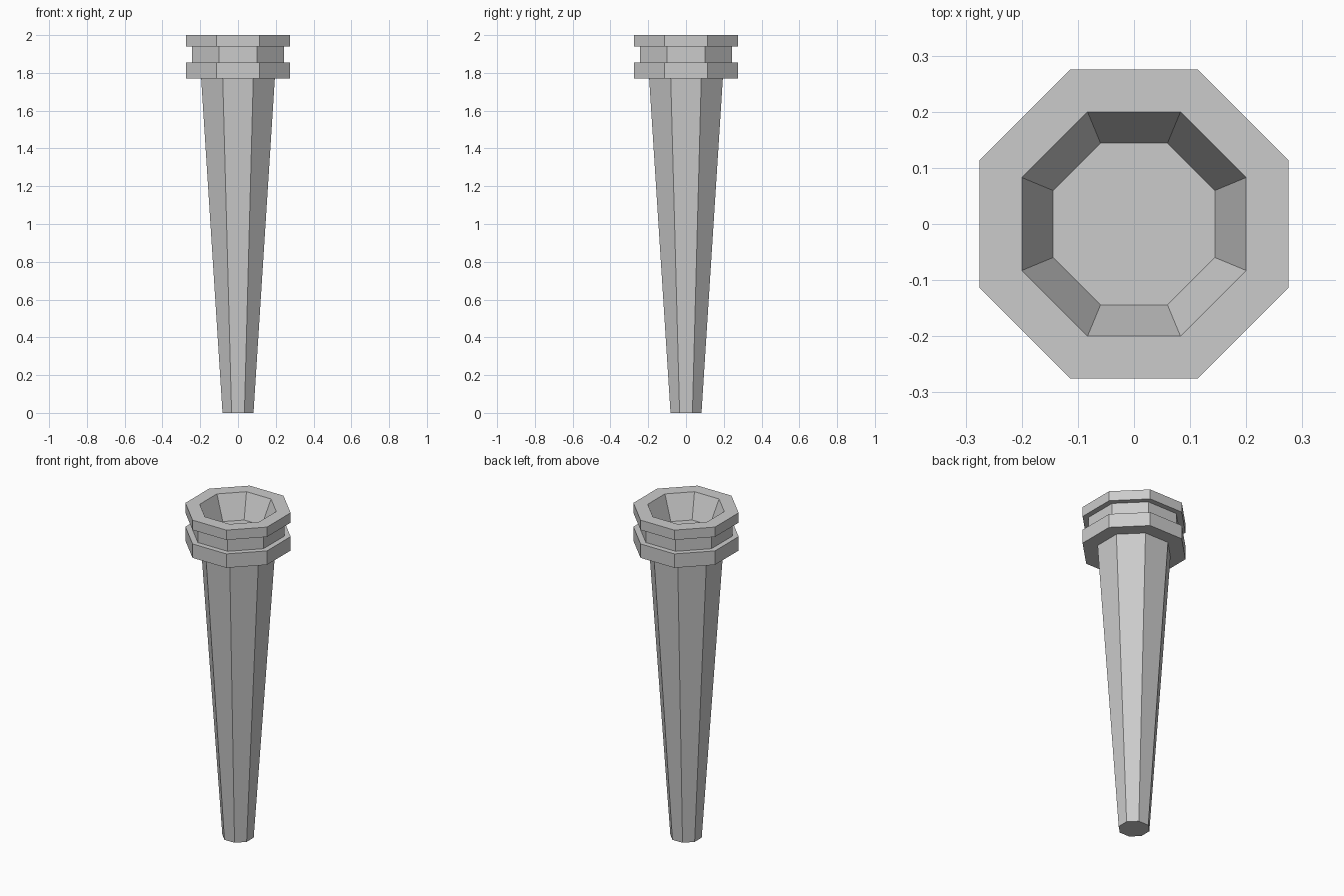
import bpy, bmesh, math

if "Cube" in bpy.data.objects:
    bpy.data.objects.remove(bpy.data.objects["Cube"])

SIDES = 8


def lathe(name, profile):
    """Octagonal solid from (flat-to-centre distance, z) pairs, capped at both ends."""
    bm = bmesh.new()
    rings = []
    for apothem, z in profile:
        r = apothem / math.cos(math.pi / SIDES)
        angles = [(i + 0.5) * 2 * math.pi / SIDES for i in range(SIDES)]
        rings.append([bm.verts.new((r * math.cos(a), r * math.sin(a), z)) for a in angles])
    for low, high in zip(rings, rings[1:]):
        for i in range(SIDES):
            j = (i + 1) % SIDES
            bm.faces.new((low[i], low[j], high[j], high[i]))
    bm.faces.new(rings[0][::-1])
    bm.faces.new(rings[-1])
    bmesh.ops.recalc_face_normals(bm, faces=bm.faces)
    mesh = bpy.data.meshes.new(name)
    bm.to_mesh(mesh)
    bm.free()
    obj = bpy.data.objects.new(name, mesh)
    bpy.context.collection.objects.link(obj)
    return obj


# Tapered handle, lower and upper collars, neck and hollow cup in one closed skin
lathe("torch_holder", [
    (0.082, 0.0), (0.195, 1.77),      # handle
    (0.275, 1.77), (0.275, 1.855),    # lower collar
    (0.243, 1.855), (0.243, 1.94),    # neck
    (0.275, 1.94), (0.275, 2.0),      # upper collar
    (0.20, 2.0), (0.144, 1.855),      # rim and sloping cup wall
])
